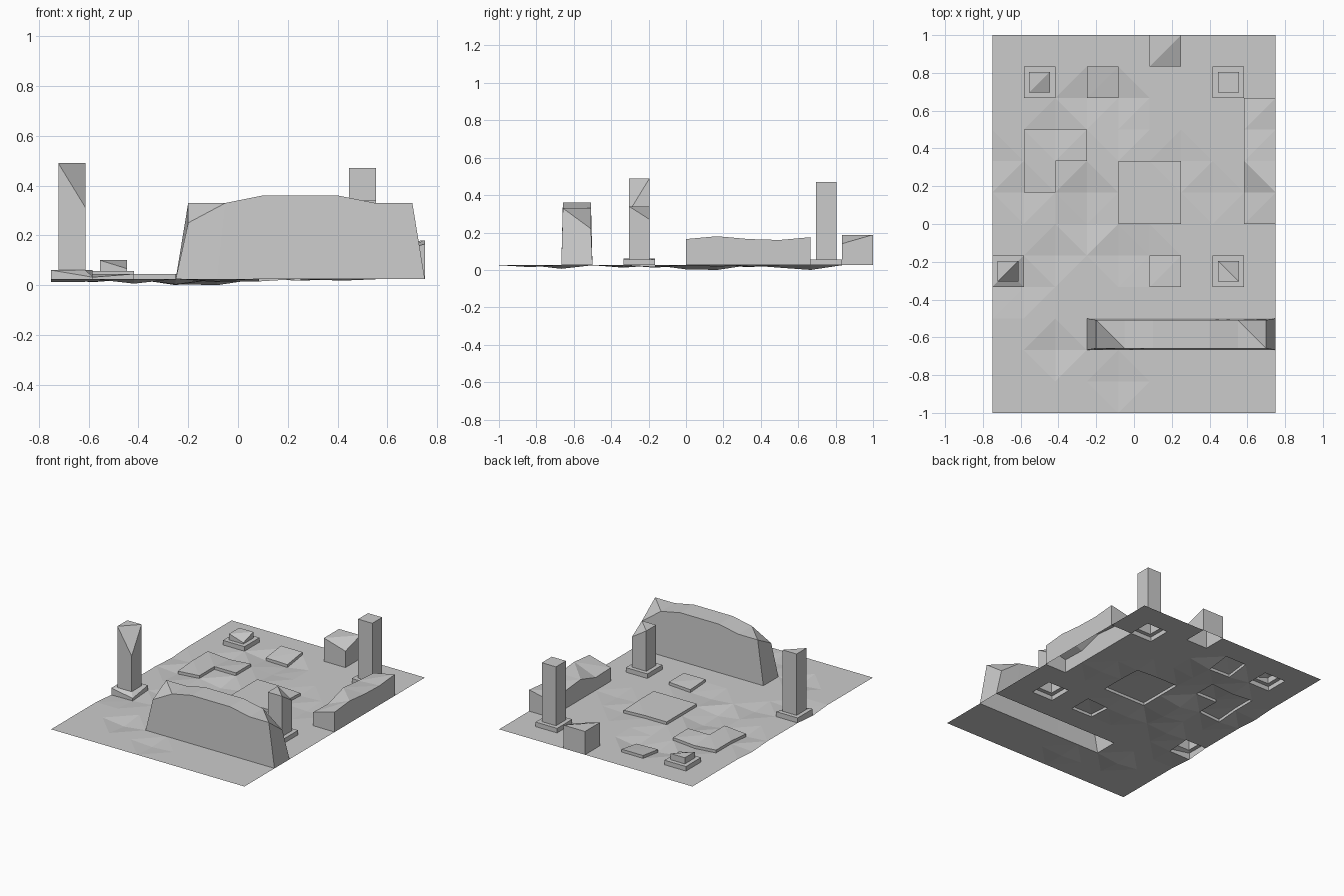
import bpy, bmesh

if "Cube" in bpy.data.objects:
    bpy.data.objects.remove(bpy.data.objects["Cube"])

# The plot is a 9 x 12 grid of square cells; parts rise out of whole cells.
C = 1 / 6
NX, NY = 9, 12
LEVEL = 0.025

# Shallow dents in the ground, keyed by grid corner
DENTS = {(2, 2): .006, (3, 6): .003, (3, 7): 0.0, (4, 5): .012, (5, 5): .015,
         (3, 10): .004, (4, 10): 0.0, (2, 9): .012, (1, 4): .014, (1, 7): .012,
         (0, 4): .012, (0, 8): .015, (4, 1): .015, (6, 8): .018, (7, 7): .018,
         (2, 5): .012, (4, 9): .012}
used = set()


def ground_z(i, j):
    return DENTS.get((i, j), LEVEL)


def corners(c):
    i, j = c
    return [(i, j), (i + 1, j), (i + 1, j + 1), (i, j + 1)]


def cap(bm, quad):
    """Split a quad along its higher diagonal so a low corner stands apart."""
    a, b, c, d = quad
    if max(v.co.z for v in quad) - min(v.co.z for v in quad) < 1e-4:
        bm.faces.new(quad)
    elif a.co.z + c.co.z > b.co.z + d.co.z:
        bm.faces.new((a, b, c))
        bm.faces.new((a, c, d))
    else:
        bm.faces.new((a, b, d))
        bm.faces.new((b, c, d))


def finish(name, bm):
    me = bpy.data.meshes.new(name)
    bm.to_mesh(me)
    bm.free()
    bpy.context.collection.objects.link(bpy.data.objects.new(name, me))


def raised(name, cells, steps):
    """Open-bottomed shell over cells; each step is (scale, height, {corner: height})."""
    used.update(cells)
    pts = sorted({p for c in cells for p in corners(c)})
    cx = (min(p[0] for p in pts) + max(p[0] for p in pts)) / 2
    cy = (min(p[1] for p in pts) + max(p[1] for p in pts)) / 2
    edges = set()
    for c in cells:
        q = corners(c)
        edges.update((q[k], q[(k + 1) % 4]) for k in range(4))
    rim = [e for e in edges if (e[1], e[0]) not in edges]
    bm = bmesh.new()
    low = None
    for s, z, special in [(1, None, {})] + steps:
        ring = {}
        for p in pts:
            h = ground_z(*p) if z is None else z
            h = special.get(p, h)
            ring[p] = bm.verts.new((-.75 + (cx + (p[0] - cx) * s) * C,
                                    -1 + (cy + (p[1] - cy) * s) * C, h))
        if low:
            for a, b in rim:
                bm.faces.new((low[a], low[b], ring[b], ring[a]))
        low = ring
    for c in cells:
        cap(bm, [low[p] for p in corners(c)])
    for v in [v for v in bm.verts if not v.link_faces]:
        bm.verts.remove(v)
    finish(name, bm)


def block(i, j, ni=1, nj=1):
    return [(a, b) for a in range(i, i + ni) for b in range(j, j + nj)]


# Pillars on square plinths, some broken at one corner
def pillar(name, i, j, top, broken, plinth=.057, chipped=None):
    chip = chipped or {}
    raised(name, block(i, j),
           [(1, plinth, chip), (.66, plinth, {}), (.66, top, broken)])


pillar("pillar_front_left", 0, 4, .49, {(1, 4): .31}, .06, {(1, 4): .032})
pillar("pillar_front_right", 7, 4, .34, {(8, 5): .27})
pillar("pillar_back_right", 7, 10, .47, {})
pillar("pillar_stub_back_left", 1, 10, .10, {(2, 10): .066})

# Flat paving slabs
for name, cells in (("slab_back", block(3, 10)),
                    ("slab_centre", block(4, 6, 2, 2)),
                    ("slab_front", block(5, 4)),
                    ("slab_corner", [(1, 8), (2, 8), (1, 7)])):
    heights = {p: ground_z(*p) + .02 for c in cells for p in corners(c)}
    raised(name, cells, [(1, 0, heights)])

# Long tapered wall with a rounded, chipped top
wall_top = [.33, .33, .36, .36, .36, .33, .33]
tops = {(3 + k, j): h for k, h in enumerate(wall_top) for j in (2, 3)}
tops[(3, 2)] = .25
tops[(9, 3)] = .22
raised("ruined_wall", block(3, 2, 6, 1), [(.9, 0, tops)])

# Low uneven wall along the right edge
outer = [.165, .18, .165, .16, .175]
inner = [.12, .115, .165, .15, .14]
tops = {(9, 6 + k): h for k, h in enumerate(outer)}
tops.update({(8, 6 + k): h for k, h in enumerate(inner)})
raised("low_wall", block(8, 6, 1, 4), [(1, 0, tops)])

# Block on the back edge
raised("back_block", block(5, 11), [(1, .188, {(6, 11): .14})])

# Ground sheet, open beneath the raised parts
bm = bmesh.new()
grid = {(i, j): bm.verts.new((-.75 + i * C, -1 + j * C, ground_z(i, j)))
        for i in range(NX + 1) for j in range(NY + 1)}
for c in block(0, 0, NX, NY):
    if c not in used:
        cap(bm, [grid[p] for p in corners(c)])
for v in [v for v in bm.verts if not v.link_faces]:
    bm.verts.remove(v)
finish("ground", bm)
